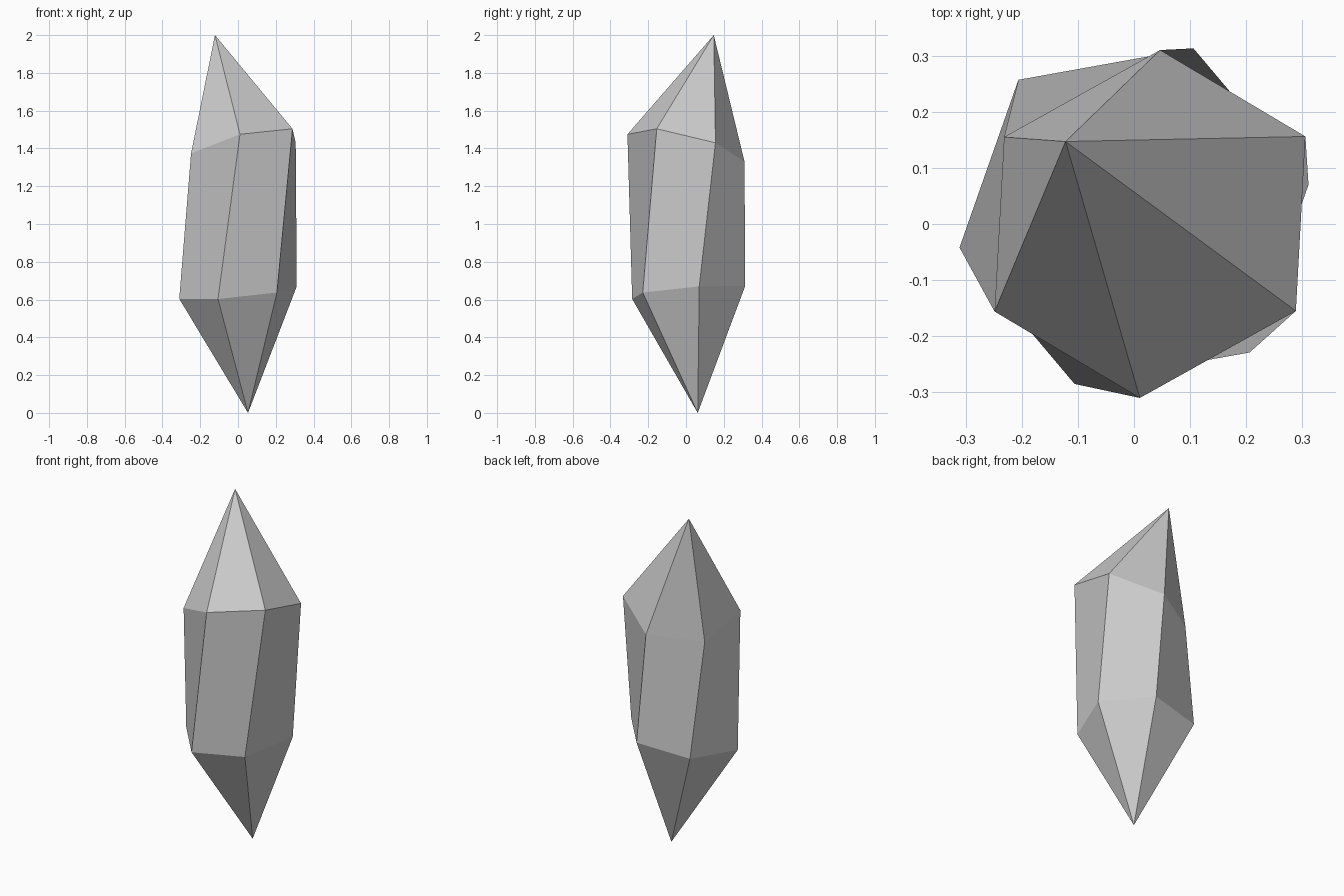
import bpy, bmesh
from mathutils import Vector

if "Cube" in bpy.data.objects:
    bpy.data.objects.remove(bpy.data.objects["Cube"])


def ring(bm, centre, half):
    # Tilted hexagon: three corners, then their opposites through the centre
    c = Vector(centre)
    half = [Vector(h) for h in half]
    return [bm.verts.new(c + h) for h in half] + [bm.verts.new(c - h) for h in half]


bm = bmesh.new()

# Two leaning hexagonal rings of the shaft and the off-centre points
lower = ring(bm, (0, 0.014, 0.637),
             [(-0.106, -0.299, -0.034), (0.206, -0.243, 0.0), (0.311, 0.056, 0.033)])
upper = ring(bm, (0.0285, 0, 1.402),
             [(-0.018, -0.31, 0.073), (0.26, -0.155, 0.102), (0.277, 0.156, 0.028)])
bottom_tip = bm.verts.new((0.053, 0.062, 0))
top_tip = bm.verts.new((-0.122, 0.147, 2))

# Facets: bottom point, shaft side, top point
for i in range(6):
    j = (i + 1) % 6
    bm.faces.new((bottom_tip, lower[j], lower[i]))
    bm.faces.new((lower[i], lower[j], upper[j], upper[i]))
    bm.faces.new((upper[i], upper[j], top_tip))

bmesh.ops.recalc_face_normals(bm, faces=bm.faces)
mesh = bpy.data.meshes.new("crystal")
bm.to_mesh(mesh)
bm.free()
bpy.context.collection.objects.link(bpy.data.objects.new("crystal", mesh))
